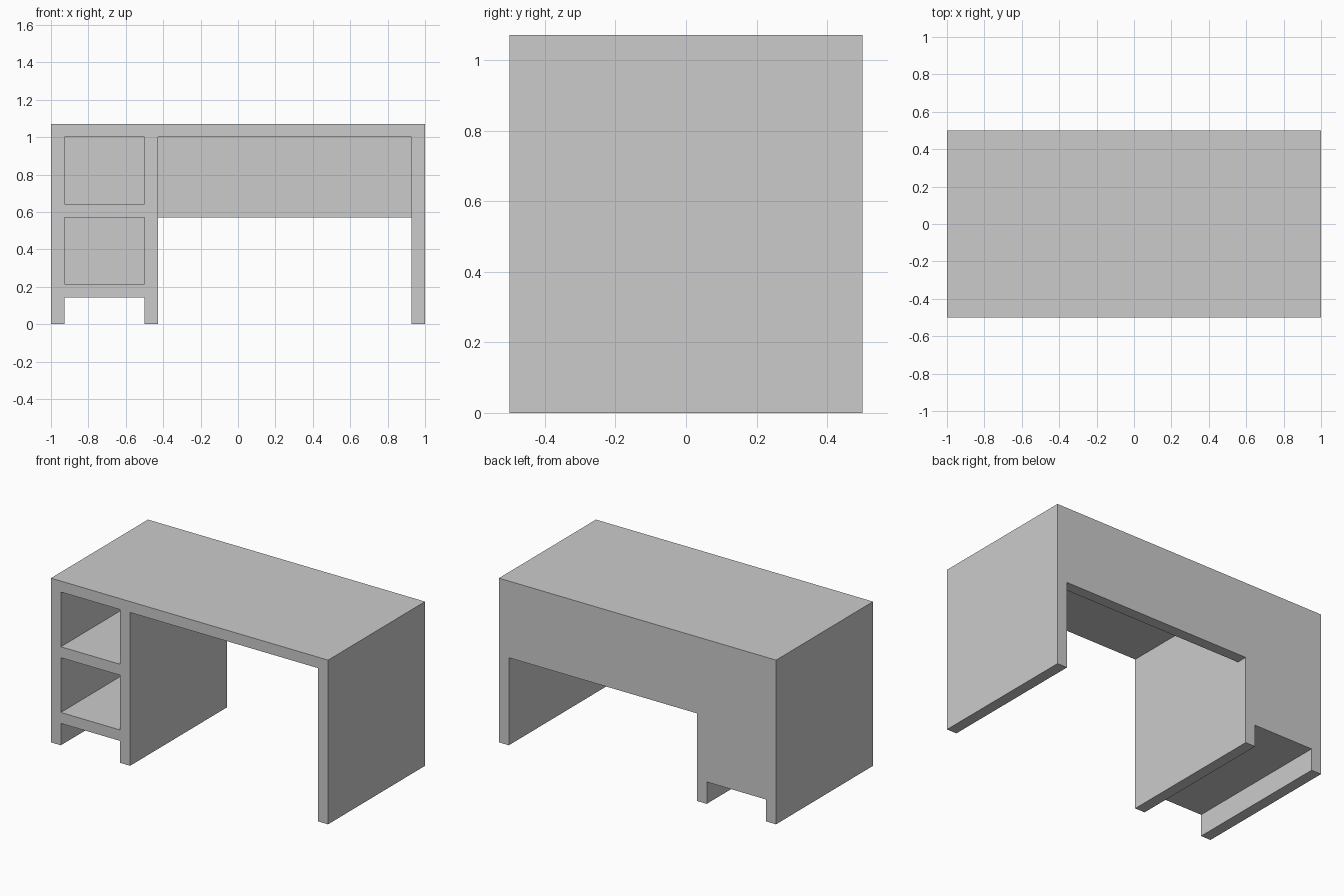
import bpy, bmesh

if "Cube" in bpy.data.objects:
    bpy.data.objects.remove(bpy.data.objects["Cube"])

T = 1 / 14            # board thickness
H = 1 + T             # overall height
BACK = 0.5 - T        # inner face of the back panel


def extrude_profile(name, points, y0, y1):
    """Solid made from an XZ outline pushed from y0 to y1."""
    bm = bmesh.new()
    face = bm.faces.new([bm.verts.new((x, y0, z)) for x, z in points])
    ext = bmesh.ops.extrude_face_region(bm, geom=[face])
    verts = [g for g in ext["geom"] if isinstance(g, bmesh.types.BMVert)]
    bmesh.ops.translate(bm, verts=verts, vec=(0, y1 - y0, 0))
    bmesh.ops.recalc_face_normals(bm, faces=bm.faces[:])
    mesh = bpy.data.meshes.new(name)
    bm.to_mesh(mesh)
    bm.free()
    obj = bpy.data.objects.new(name, mesh)
    bpy.context.collection.objects.link(obj)
    return obj


def cut_recess(body, name, x0, x1, z0, z1):
    """Open a recess from the front that stops at the back panel."""
    cutter = extrude_profile(
        name, [(x0, z0), (x1, z0), (x1, z1), (x0, z1)], -0.6, BACK)
    cutter.hide_render = True
    cutter.hide_set(True)
    cutter.display_type = 'WIRE'
    mod = body.modifiers.new(name, 'BOOLEAN')
    mod.operation = 'DIFFERENCE'
    mod.solver = 'EXACT'
    mod.object = cutter


# Desk body: outline with the foot gap and the kneehole opening
left, div0, div1, right = -1 + T, -0.5, -0.5 + T, 1 - T
foot, knee = 2 * T, 8 * T
desk = extrude_profile("desk_body", [
    (-1, 0), (left, 0), (left, foot), (div0, foot), (div0, 0), (div1, 0),
    (div1, knee), (right, knee), (right, 0), (1, 0), (1, H), (-1, H)], -0.5, 0.5)

# Two open cubbies on the left
for name, z0 in (("lower_cubby_cutter", 3 * T), ("upper_cubby_cutter", 9 * T)):
    cut_recess(desk, name, left, div0, z0, z0 + 5 * T)

# Upper kneehole in front of the modesty panel
cut_recess(desk, "kneehole_cutter", div1, right, knee - 0.1, 1.0)
